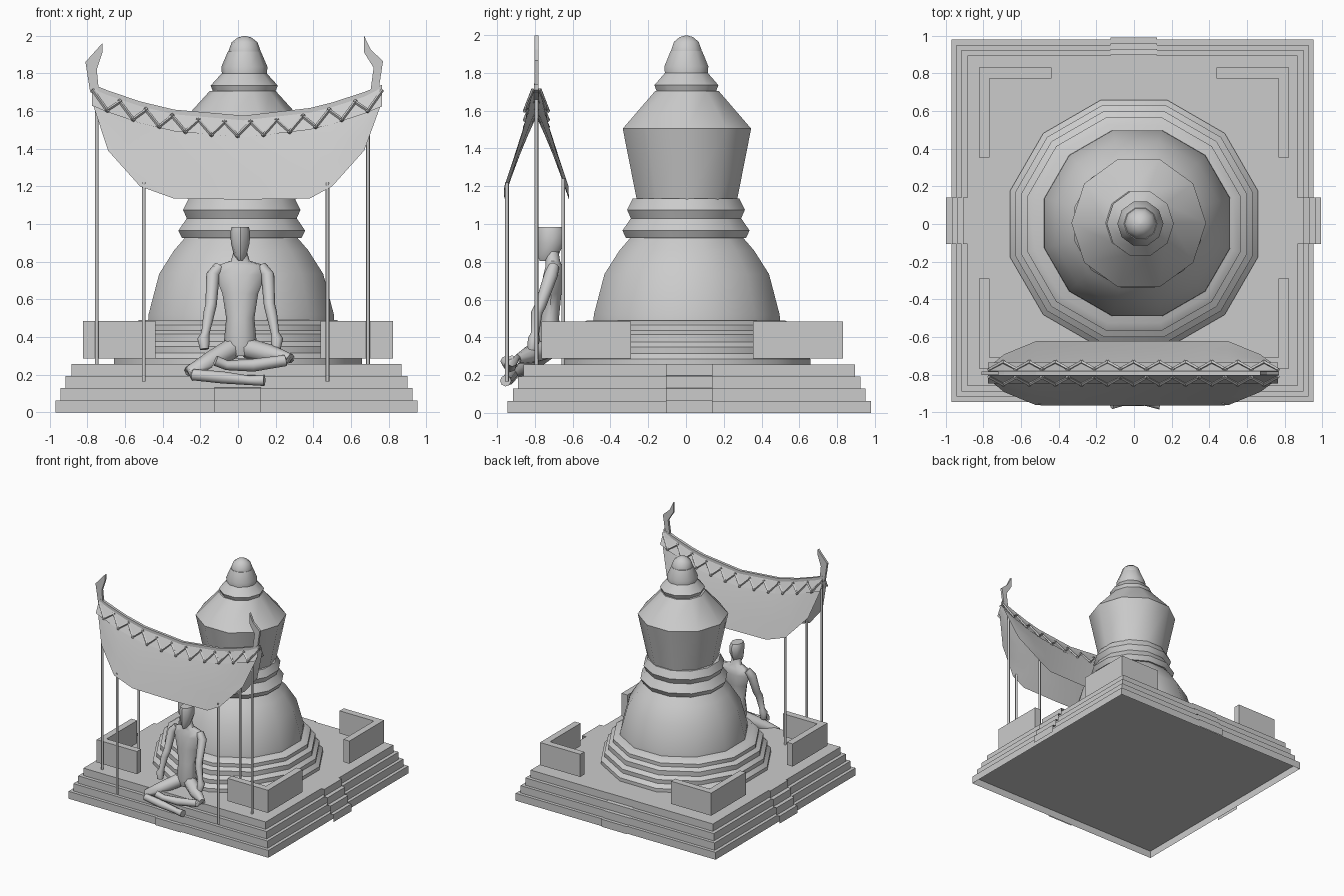
import bpy, bmesh, math
from mathutils import Vector

if "Cube" in bpy.data.objects:
    bpy.data.objects.remove(bpy.data.objects["Cube"])


def make(name, verts, faces, smooth=None):
    me = bpy.data.meshes.new(name)
    me.from_pydata([tuple(v) for v in verts], [], faces)
    bm = bmesh.new()
    bm.from_mesh(me)
    bmesh.ops.recalc_face_normals(bm, faces=bm.faces)
    bm.to_mesh(me)
    bm.free()
    ob = bpy.data.objects.new(name, me)
    bpy.context.collection.objects.link(ob)
    if smooth:
        bpy.ops.object.select_all(action='DESELECT')
        ob.select_set(True)
        bpy.context.view_layer.objects.active = ob
        bpy.ops.object.shade_smooth_by_angle(angle=math.radians(smooth))
    return ob


def prism(name, outline, lo, hi, axis='z', bottom=True):
    """Extrude a 2D outline along z, or an xz outline along y."""
    n = len(outline)
    put = (lambda p, h: (p[0], p[1], h)) if axis == 'z' else (lambda p, h: (p[0], h, p[1]))
    verts = [put(p, h) for h in (lo, hi) for p in outline]
    faces = [(i, (i + 1) % n, n + (i + 1) % n, n + i) for i in range(n)]
    faces.append(tuple(range(n, 2 * n)))
    if bottom:
        faces.append(tuple(range(n)))
    return make(name, verts, faces)


def rings_to_mesh(name, rings, smooth, caps=True):
    n = len(rings[0])
    verts = [v for r in rings for v in r]
    faces = [(k * n + i, k * n + (i + 1) % n, (k + 1) * n + (i + 1) % n, (k + 1) * n + i)
             for k in range(len(rings) - 1) for i in range(n)]
    if caps:
        faces += [tuple(range(n)), tuple(range(len(verts) - n, len(verts)))]
    return make(name, verts, faces, smooth)


def lathe(name, profile, sides, cx, cy, smooth=40):
    # radii are mean radii of the polygon; flats face front and back
    ph = math.pi / sides + math.pi / 2
    k = 1 / math.cos(math.pi / sides) ** 0.7
    rings = [[(cx + r * k * math.cos(ph + math.tau * i / sides),
               cy + r * k * math.sin(ph + math.tau * i / sides), z) for i in range(sides)]
             for r, z in profile]
    return rings_to_mesh(name, rings, smooth)


def tube(name, pts, sides=8, smooth=50):
    """Tapered tube through (x, y, z, radius) points."""
    P = [Vector(p[:3]) for p in pts]
    rings = []
    for i, p in enumerate(P):
        t = (P[min(i + 1, len(P) - 1)] - P[max(i - 1, 0)]).normalized()
        u = t.cross(Vector((0, 1, 0.01))).normalized()
        v = t.cross(u)
        rings.append([p + pts[i][3] * (u * math.cos(a) + v * math.sin(a))
                      for a in (math.tau * j / sides for j in range(sides))])
    return rings_to_mesh(name, rings, smooth)


def ellipses(name, data, sides=10):
    """Stack of level ellipses (x, y, z, rx, ry)."""
    return rings_to_mesh(name, [[(x + rx * math.cos(math.tau * i / sides),
                                  y + ry * math.sin(math.tau * i / sides), z)
                                 for i in range(sides)] for x, y, z, rx, ry in data], 50)


# Stepped plinth, open underneath
PX, PY = -0.008, 0.017
for i, h in enumerate((0.962, 0.934, 0.907, 0.877)):
    sq = [(PX + a * h, PY + b * h) for a, b in ((-1, -1), (1, -1), (1, 1), (-1, 1))]
    prism(f"plinth_step_{i}", sq, i * 0.064, (i + 1) * 0.064, bottom=False)

# Shallow stair ribbons in the middle of each side
for s in range(4):
    ca, sa = [(1, 0), (0, 1), (-1, 0), (0, -1)][s]
    d = 0.995 if s % 2 == 0 else 0.972
    prof = []
    for k in range(4):
        prof += [(d - 0.03 * k, max(0.067 * k - 0.002, 0)), (d - 0.03 * k, 0.065 * (k + 1))]
    prof.append((0.86, 0.26))
    verts = [(-0.002 + ca * r - sa * w, PY + sa * r + ca * w, z)
             for r, z in prof for w in (-0.123, 0.123)]
    make(f"stair_{s}", verts, [(2 * i, 2 * i + 1, 2 * i + 3, 2 * i + 2) for i in range(len(prof) - 1)])

# L-shaped corner walls
for sx in (-1, 1):
    for sy in (-1, 1):
        ox, ix = 0.824, 0.437
        oy, iy = 0.798, 0.322
        t = 0.057
        L = [(ox, oy), (ix, oy), (ix, oy - t), (ox - t, oy - t), (ox - t, iy), (ox, iy)]
        prism(f"corner_wall_{sx}_{sy}", [(sx * a, 0.032 + sy * b) for a, b in L], 0.287, 0.484)

# Shrine tower: moulded base, dome, neck rings, body, spire
lathe("tower_base", [(0.665, 0.25), (0.665, 0.285), (0.635, 0.315), (0.637, 0.35), (0.605, 0.375),
                     (0.605, 0.415), (0.57, 0.435), (0.57, 0.465), (0.53, 0.49)], 12, 0, 0)
lathe("dome", [(0.5, 0.47), (0.497, 0.52), (0.44, 0.735), (0.36, 0.86), (0.29, 0.94)], 12, 0.017, 0.004)
lathe("neck_ring_low", [(0.29, 0.925), (0.32, 0.925), (0.34, 0.965), (0.295, 1.03)], 12, 0.02, 0)
lathe("neck_ring_high", [(0.295, 1.03), (0.315, 1.075), (0.285, 1.135)], 12, 0.02, 0)
lathe("tower_body", [(0.268, 1.12), (0.345, 1.505), (0.17, 1.705)], 10, 0.025, 0.005)
lathe("spire_low", [(0.155, 1.69), (0.172, 1.735), (0.115, 1.80)], 10, 0.033, 0.002)
lathe("spire_mid", [(0.115, 1.79), (0.118, 1.835), (0.085, 1.915)], 10, 0.034, 0.002)
lathe("spire_top", [(0.082, 1.905), (0.082, 1.92), (0.066, 1.965), (0.035, 1.99), (0.005, 1.998)],
      10, 0.035, 0.002)

# Saddle roof over the seated figure
RY = -0.792


def ridge(x):
    return 1.575 + 0.28 * x * x


# stations: x, eave offset from ridge, eave height
ST = [(-0.775, 0.03, 1.65), (-0.69, 0.10, 1.39), (-0.52, 0.17, 1.20), (-0.34, 0.172, 1.135),
      (0.03, 0.172, 1.13), (0.38, 0.172, 1.135), (0.5, 0.17, 1.20), (0.67, 0.10, 1.39), (0.765, 0.03, 1.65)]
T = (0, 0.25, 0.5, 0.75, 1)
for s, nm in ((-1, "front"), (1, "back")):
    verts = [(x * (0.97 + 0.03 * t) if abs(x) > 0.6 else x, RY + s * (0.006 + (off - 0.006) * t),
              (ridge(x) - 0.02) * (1 - t) + z * t + 0.02 * math.sin(math.pi * t))
             for x, off, z in ST for t in T]
    n = len(T)
    make(f"roof_{nm}", verts, [(i * n + j, i * n + j + 1, (i + 1) * n + j + 1, (i + 1) * n + j)
                               for i in range(len(ST) - 1) for j in range(n - 1)], 40)
    # zigzag lattice along the ridge
    N = 22
    zz = []
    for i in range(N + 1):
        x = -0.765 + 1.525 * i / N
        low = i % 2
        zz.append(Vector((x, RY + s * (0.06 if low else 0.022), ridge(x) - (0.105 if low else 0.035))))
    for i in range(N):
        d = (zz[i + 1] - zz[i]) * 0.1
        a, b = zz[i] - d, zz[i + 1] + d
        tube(f"lattice_{nm}_{i}", [(*a, 0.009), (*b, 0.009)], 4, None)
    # lattice backing board
    verts = []
    for x, *_ in ST:
        verts += [(x, RY + s * 0.012, ridge(x) - 0.025), (x, RY + s * 0.056, ridge(x) - 0.115)]
    make(f"lattice_board_{nm}", verts, [(2 * i, 2 * i + 1, 2 * i + 3, 2 * i + 2) for i in range(len(ST) - 1)])

# Ridge beam
rings_to_mesh("ridge_beam", [[(x, RY + a, ridge(x) + b) for a, b in
                              ((-0.012, -0.03), (0.012, -0.03), (0.012, 0), (-0.012, 0))]
                             for x, *_ in ST], None)

# Hooked finials at the ridge ends
prism("finial_right", [(0.67, 1.998), (0.705, 1.925), (0.77, 1.865), (0.745, 1.70), (0.70, 1.68),
                       (0.72, 1.83), (0.67, 1.91)], RY - 0.01, RY + 0.01, 'y')
prism("finial_left", [(-0.72, 1.96), (-0.81, 1.86), (-0.785, 1.70), (-0.735, 1.67), (-0.75, 1.82),
                      (-0.72, 1.91)], RY - 0.01, RY + 0.01, 'y')

# Roof poles
for i, (x, y, lo, hi) in enumerate([(-0.75, RY, 0.25, 1.66), (0.69, RY, 0.25, 1.66),
                                    (-0.5, -0.948, 0.165, 1.22), (0.475, -0.948, 0.165, 1.22),
                                    (-0.5, -0.65, 0.25, 1.24), (0.475, -0.65, 0.25, 1.24)]):
    tube(f"pole_{i}", [(x, y, lo, 0.01), (x, y, hi, 0.01)], 8)

# Seated figure
C = 0.012
ellipses("figure_torso", [(C, -0.715, 0.30, 0.07, 0.06), (C, -0.72, 0.36, 0.088, 0.07),
                          (C, -0.72, 0.50, 0.075, 0.05), (C, -0.715, 0.63, 0.095, 0.058),
                          (C, -0.70, 0.73, 0.135, 0.058), (C + 0.005, -0.70, 0.78, 0.125, 0.045),
                          (C, -0.705, 0.805, 0.05, 0.04), (C, -0.71, 0.86, 0.033, 0.036)])
ellipses("figure_head", [(C, -0.74, 0.805, 0.012, 0.035), (C, -0.73, 0.835, 0.034, 0.055),
                         (C, -0.717, 0.90, 0.05, 0.07), (C, -0.717, 0.96, 0.052, 0.072),
                         (C, -0.72, 0.985, 0.045, 0.06)], 8)
for s, nm in ((-1, "left"), (1, "right")):
    tube(f"figure_arm_{nm}", [(C + s * 0.11, -0.70, 0.775, 0.03), (C + s * 0.145, -0.715, 0.73, 0.036),
                              (C + s * 0.155, -0.77, 0.57, 0.03), (C + s * 0.165, -0.79, 0.53, 0.03),
                              (C + s * 0.185, -0.80, 0.42, 0.022), (C + s * 0.195, -0.805, 0.39, 0.033),
                              (C + s * 0.19, -0.815, 0.335, 0.024)])
# crossed legs
tube("figure_leg_left", [(-0.03, -0.73, 0.34, 0.055), (-0.15, -0.82, 0.27, 0.05), (-0.26, -0.89, 0.215, 0.03),
                         (-0.24, -0.92, 0.20, 0.03), (-0.08, -0.935, 0.185, 0.032), (0.06, -0.94, 0.17, 0.025),
                         (0.14, -0.955, 0.17, 0.03)])
tube("figure_leg_right", [(0.05, -0.73, 0.34, 0.055), (0.17, -0.82, 0.31, 0.05), (0.28, -0.89, 0.285, 0.025),
                          (0.25, -0.92, 0.275, 0.03), (0.08, -0.93, 0.25, 0.034), (-0.06, -0.94, 0.25, 0.026),
                          (-0.12, -0.955, 0.275, 0.028)])
